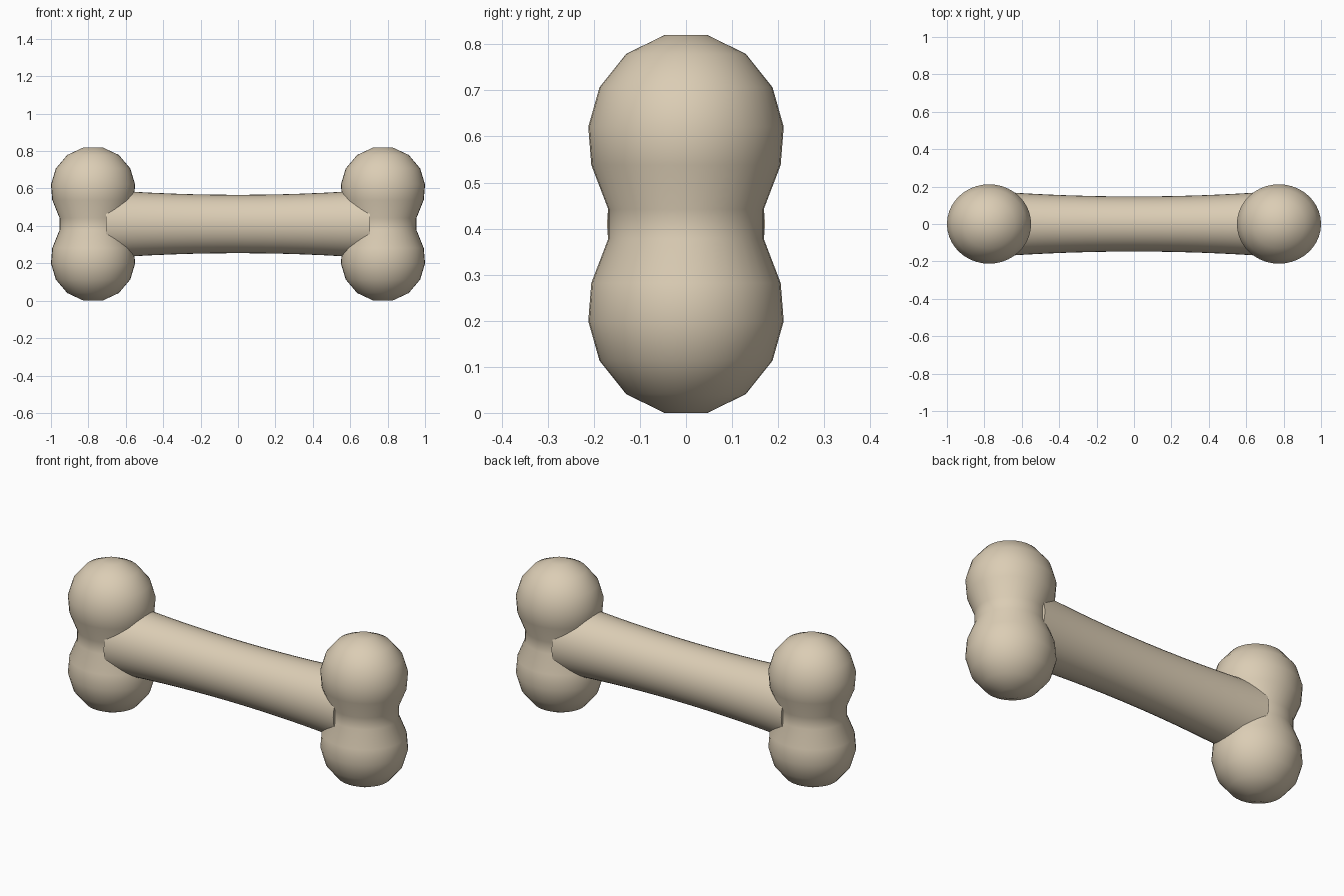
import bpy, bmesh, math

if "Cube" in bpy.data.objects:
    bpy.data.objects.remove(bpy.data.objects["Cube"])

bone = bpy.data.materials.new("bone_beige")
bone.diffuse_color = (0.71, 0.61, 0.46, 1)
bone.use_nodes = True
bone.node_tree.nodes["Principled BSDF"].inputs["Base Color"].default_value = bone.diffuse_color

SQUASH = 0.943   # the whole bone is slightly flatter in y
MID_Z = 0.41


def lathe(name, profile, sides, to_world):
    """Revolve (radius, along) points into a closed smooth solid."""
    bm = bmesh.new()
    rings = []
    for r, t in profile:
        rings.append([bm.verts.new(to_world(r * math.cos(a), r * math.sin(a), t))
                      for a in (2 * math.pi * i / sides for i in range(sides))])
    for a, b in zip(rings, rings[1:]):
        for i in range(sides):
            j = (i + 1) % sides
            bm.faces.new((a[i], a[j], b[j], b[i]))
    bm.faces.new(rings[0])
    bm.faces.new(rings[-1])
    bmesh.ops.recalc_face_normals(bm, faces=bm.faces)
    for f in bm.faces:
        f.smooth = True
    me = bpy.data.meshes.new(name)
    bm.to_mesh(me)
    bm.free()
    me.materials.append(bone)
    ob = bpy.data.objects.new(name, me)
    bpy.context.collection.objects.link(ob)
    return ob


# Knuckle ends: two stacked lobes with a narrow waist, mirrored about mid height
half = [(0.179, 0.032), (0.218, 0.128), (0.225, 0.211), (0.199, 0.297),
        (0.138, 0.369), (0.050, 0.41)]
knuckle = [(r, -t) for r, t in reversed(half)] + half
for side, x0 in (("left", -0.775), ("right", 0.775)):
    lathe(side + "_knuckle", knuckle, 40,
          lambda u, v, t, x0=x0: (x0 + u, v * SQUASH, MID_Z + t))

# Shaft: gently flared toward both ends
N = 12
shaft = []
for i in range(N + 1):
    x = -0.705 + 1.41 * i / N
    shaft.append((0.156 + 0.026 * (abs(x) / 0.705) ** 2, x))
lathe("shaft", shaft, 40, lambda u, v, t: (t, u * SQUASH, MID_Z + v))

# Crisp rim at the shaft ends
for ob in bpy.data.objects:
    ob.select_set(ob.name == "shaft")
bpy.context.view_layer.objects.active = bpy.data.objects["shaft"]
bpy.ops.object.shade_smooth_by_angle(angle=math.radians(50))
